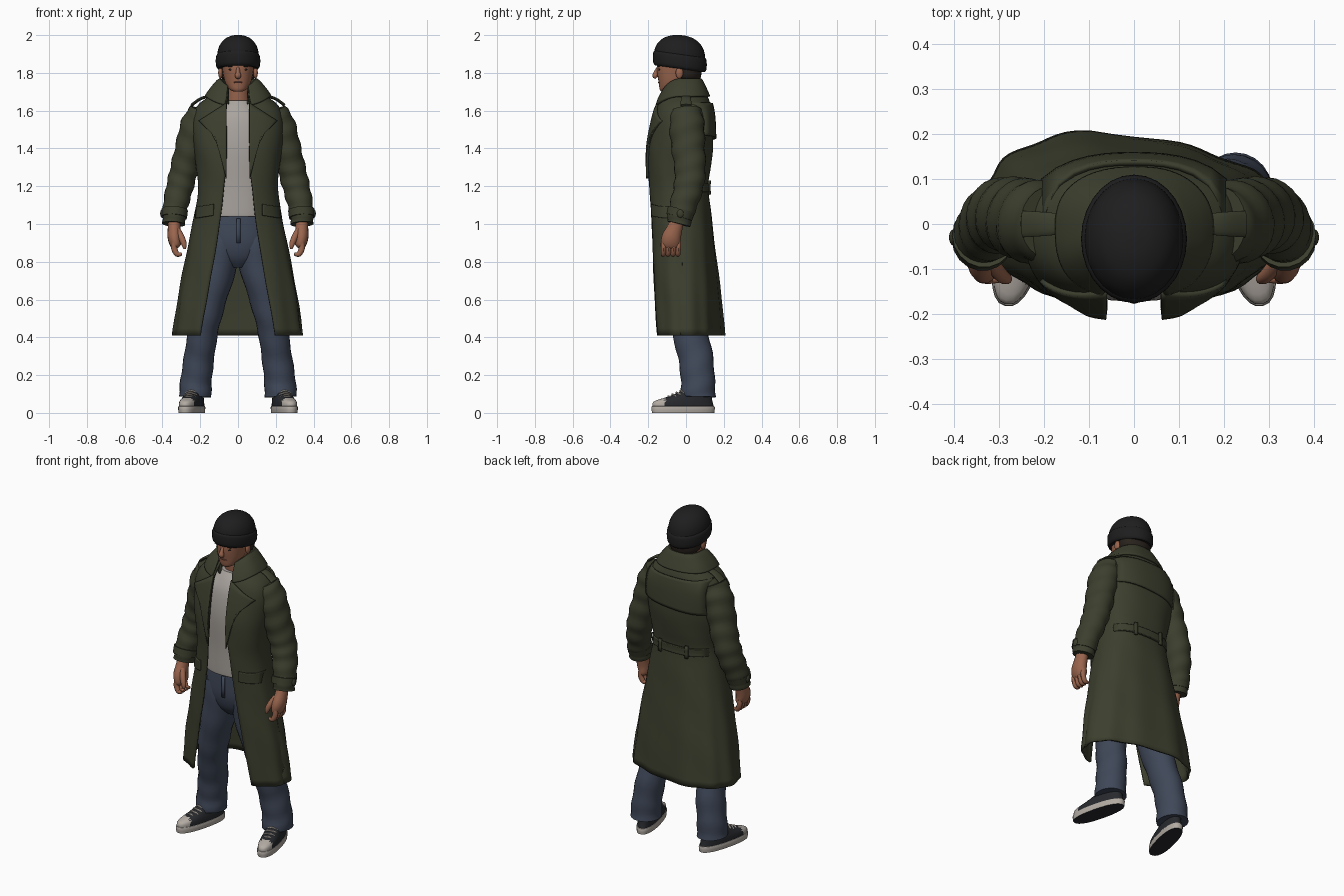
import bpy, bmesh
from math import sin, cos, pi, asin, radians, copysign
from mathutils import Vector

if "Cube" in bpy.data.objects:
    bpy.data.objects.remove(bpy.data.objects["Cube"])


def material(name, *rgb):
    m = bpy.data.materials.new(name)
    m.use_nodes = True
    m.diffuse_color = (*rgb, 1)
    bsdf = m.node_tree.nodes["Principled BSDF"]
    bsdf.inputs["Base Color"].default_value = (*rgb, 1)
    bsdf.inputs["Roughness"].default_value = 0.8
    return m


OLIVE = material("olive cloth", .045, .049, .027)
DENIM = material("blue denim", .050, .064, .098)
GREY = material("light grey cotton", .40, .37, .34)
SKIN = material("skin", .32, .13, .075)
KNIT = material("black knit", .013, .013, .014)
HAIR = material("dark brown hair", .022, .016, .012)
CANVAS = material("black canvas", .020, .022, .026)
RUBBER = material("off white rubber", .45, .41, .37)
LIPS = material("dark lips", .20, .07, .045)


def finish(ob, mats):
    for m in mats:
        ob.data.materials.append(m)
    bpy.ops.object.select_all(action='DESELECT')
    ob.select_set(True)
    bpy.context.view_layer.objects.active = ob
    bpy.ops.object.shade_smooth_by_angle(angle=radians(40))
    return ob


def grid(name, rows, mats, wrap=True, thick=0, rule=None):
    """Skin rows of points; wrapped rows are capped, open ones are thickened."""
    bm = bmesh.new()
    rows = [[bm.verts.new(p) for p in row] for row in rows]
    n = len(rows[0])
    for a, b in zip(rows, rows[1:]):
        for j in range(n if wrap else n - 1):
            k = (j + 1) % n
            bm.faces.new((a[j], a[k], b[k], b[j]))
    if wrap:
        bm.faces.new(rows[0])
        bm.faces.new(rows[-1])
    bmesh.ops.recalc_face_normals(bm, faces=bm.faces[:])
    if rule:
        for f in bm.faces:
            f.material_index = rule(f.calc_center_median())
    me = bpy.data.meshes.new(name)
    bm.to_mesh(me)
    bm.free()
    ob = bpy.data.objects.new(name, me)
    bpy.context.collection.objects.link(ob)
    if thick:
        mod = ob.modifiers.new("thickness", 'SOLIDIFY')
        mod.thickness, mod.offset = thick, 0
    return finish(ob, mats)


def smooth(keys, k=4):
    """Catmull-Rom interpolation of key rows."""
    out, last = [], len(keys) - 1
    for i in range(last):
        near = [keys[max(0, min(last, i + j))] for j in (-1, 0, 1, 2)]
        for t in (s / k for s in range(k)):
            out.append([q + .5 * t * (r - p + t * (2*p - 5*q + 4*r - w + t * (3*(q - r) + w - p)))
                        for p, q, r, w in zip(*near)])
    return out + [list(keys[-1])]


def oval(a, w, d, p):
    return (w * copysign(abs(sin(a)) ** p, sin(a)), -d * copysign(abs(cos(a)) ** p, cos(a)))


def loft(name, keys, mats, p=1, tilt=0, n=28, k=4, rule=None):
    """Stack horizontal ovals given as z, centre y, half width, half depth."""
    rows = []
    for z, cy, w, d in smooth(keys, k):
        ring = [oval(2 * pi * j / n, w, d, p) for j in range(n)]
        rows.append([(x, cy + y, z - tilt * y) for x, y in ring])
    return grid(name, rows, mats, rule=rule)


def tube(name, keys, mats, side=1, n=18, k=4, fold=0):
    """Sweep an oval along points given as x, y, z, radius, radius."""
    path, rows = smooth(keys, k), []
    pts = [Vector((side * q[0], q[1], q[2])) for q in path]
    for i, q in enumerate(path):
        t = (pts[min(i + 1, len(pts) - 1)] - pts[max(i - 1, 0)]).normalized()
        u = Vector((0, 1, 0)).cross(t).normalized()
        v = t.cross(u)
        row = []
        for a in (2 * pi * j / n for j in range(n)):
            f = 1 + fold * sin(1.25 * i + 2 * sin(a + .4))
            row.append(pts[i] + f * (u * q[3] * cos(a) + v * q[4] * sin(a)))
        rows.append(row)
    return grid(name, rows, mats)


def ball(name, loc, scale, mat):
    bpy.ops.mesh.primitive_uv_sphere_add(segments=16, ring_count=10, radius=1, location=loc)
    ob = bpy.context.object
    ob.name, ob.scale = name, scale
    return finish(ob, [mat])


BOX = .8  # squareness of the coat's cross-section


def shell(name, rows, drop=0, n=72):
    """Cloth wrapped round the body, open at the front: z, gap, half width, front y, back y."""
    out = []
    for z, gap, w, f, b in rows:
        t0 = asin((gap / w) ** (1 / BOX))
        skirt = max(0, min(1, (1.15 - z) / .7))
        row = []
        for j in range(n + 1):
            t = t0 + (2 * pi - 2 * t0) * j / n
            x, y = oval(t, w, (b - f) / 2, BOX)
            m = 1 + skirt * .018 * sin(11 * t + 1) + .006 * sin(5 * t + 22 * z)
            y = (f + b) / 2 + y * m
            if y > 0:  # the hem swings towards one side
                y -= skirt * .045 * max(0, min(1, x / w + .3))
            row.append((x * m, y, z - drop * max(0, cos(t)) ** 2))
        out.append(row)
    return grid(name, out, [OLIVE], wrap=False, thick=.012)


# Coat body
COAT = smooth([(1.71, .05, .085, -.10, .085), (1.67, .055, .15, -.125, .11), (1.62, .06, .212, -.15, .125),
               (1.55, .06, .237, -.17, .135), (1.42, .06, .232, -.195, .138), (1.3, .062, .215, -.198, .125),
               (1.19, .075, .205, -.193, .112), (1.05, .09, .225, -.185, .13), (.85, .12, .265, -.18, .155),
               (.62, .16, .308, -.175, .185), (.41, .195, .338, -.165, .205)])
shell("coat_body", COAT)

# Upturned collar with folded leaf
shell("coat_collar", smooth([(1.67, .05, .085, -.115, .08), (1.735, .05, .085, -.105, .072),
                             (1.765, .055, .098, -.115, .08), (1.715, .06, .145, -.145, .105),
                             (1.675, .07, .172, -.16, .122)]), drop=.05)


def surface(x, z, back):
    """Depth of the coat at a point of its front or back."""
    a, b = next(((a, b) for a, b in zip(COAT, COAT[1:]) if b[0] <= z), COAT[-2:])
    t = (z - a[0]) / (b[0] - a[0])
    w, f, k = (a[i] + (b[i] - a[i]) * t for i in (2, 3, 4))
    c = (1 - min(1, abs(x) / w) ** (2 / BOX)) ** (BOX / 2)
    return (f + k) / 2 + (1 if back else -1) * c * (k - f) / 2


def patch(name, corners, side=1, back=False, lift=.012, n=12):
    """Four-cornered piece of cloth laid on the coat."""
    a, b, c, d = (Vector(q) for q in corners)
    rows = []
    for i in range(n + 1):
        l, r = a.lerp(d, i / n), b.lerp(c, i / n)
        pts = [l.lerp(r, j / n) for j in range(n + 1)]
        rows.append([(side * x, surface(x, z, back) + (lift if back else -lift), z) for x, z in pts])
    return grid(name, rows, [OLIVE], wrap=False, thick=.012)


# Back cape, half belt and its loops
patch("back_cape", [(-.2, 1.64), (.2, 1.64), (.205, 1.47), (-.205, 1.44)], back=True, lift=.016)
patch("half_belt", [(-.19, 1.215), (.19, 1.215), (.19, 1.17), (-.19, 1.17)], back=True)

for s, label in ((1, "left"), (-1, "right")):
    patch(label + "_lapel", [(.06, 1.64), (.206, 1.545), (.118, 1.46), (.062, 1.24)], s)
    patch(label + "_pocket_flap", [(.13, 1.105), (.218, 1.09), (.222, 1.03), (.13, 1.045)], s)
    patch(label + "_belt_loop", [(.08, 1.23), (.1, 1.23), (.1, 1.155), (.08, 1.155)], s, True, .018, 3)
    tube(label + "_epaulette", [(.15, 0, 1.678, .007, .022), (.2, 0, 1.662, .008, .027),
                                (.247, 0, 1.628, .008, .03)], [OLIVE], s)

    # Sleeve with cuff strap
    tube(label + "_sleeve", [(.19, 0, 1.6, .066, .08), (.222, .005, 1.52, .082, .092), (.255, .012, 1.4, .078, .088),
                             (.287, .022, 1.28, .074, .082), (.312, .01, 1.18, .071, .077),
                             (.334, -.02, 1.08, .065, .07), (.34, -.04, 1.0, .06, .062)],
         [OLIVE], s, n=24, k=6, fold=.045)
    tube(label + "_cuff_strap", [(.335, -.025, 1.075, .07, .074), (.338, -.036, 1.035, .068, .071)], [OLIVE], s)
    ball(label + "_cuff_tab", (s * .402, -.03, 1.055), (.01, .018, .022), OLIVE)

    # Hand
    tube(label + "_palm", [(.338, -.045, 1.02, .032, .036), (.338, -.06, .975, .034, .042),
                           (.336, -.078, .925, .036, .052), (.328, -.08, .885, .028, .05),
                           (.322, -.08, .872, .014, .03)], [SKIN], s)
    for i in range(4):
        y = -.118 + .026 * i
        tube(f"{label}_finger_{i + 1}", [(.335, y, .905, .015, .014), (.338, y, .872, .016, .014),
                                         (.322, y - .003, .84, .014, .013), (.298, y - .005, .842, .008, .008)],
             [SKIN], s, n=10)
    tube(label + "_thumb", [(.32, -.085, .965, .018, .018), (.298, -.112, .925, .017, .016),
                            (.285, -.122, .89, .014, .013), (.282, -.125, .868, .006, .006)], [SKIN], s, n=10)

    # Trouser leg
    tube(label + "_trouser_leg", [(.085, -.015, .96, .1, .115), (.1, -.015, .8, .098, .115),
                                  (.148, -.01, .6, .086, .1), (.182, .015, .45, .08, .094),
                                  (.205, .05, .3, .08, .092), (.222, .063, .17, .083, .09),
                                  (.226, .063, .085, .086, .094)], [DENIM], s, n=24, k=5, fold=.025)

    # Shoe
    parts = [loft(label + "_shoe_sole", [(0, 0, .054, .17), (.03, 0, .056, .173), (.036, 0, .051, .167)],
                  [RUBBER, CANVAS], p=.85, k=2, rule=lambda c: int(c.z < .001)),
             loft(label + "_shoe_upper", [(.03, 0, .052, .168), (.06, 0, .05, .16), (.085, .035, .045, .12),
                                          (.105, .06, .042, .09), (.125, .07, .04, .07)],
                  [CANVAS, RUBBER], p=.85, rule=lambda c: int(c.y < -.1))]
    for i in range(4):
        y, z = -.08 + .022 * i, .088 + .01 * i
        parts.append(tube(f"{label}_lace_{i + 1}", [(-.032, y + .014, z - .014, .005, .006), (0, y, z, .005, .006),
                                                    (.032, y + .014, z - .014, .005, .006)], [RUBBER], n=8))
    for ob in parts:
        ob.location = (s * .245, -.015, 0)
        ob.rotation_euler.z = s * radians(14)

    # Side features of the head
    ball(label + "_ear", (s * .093, -.035, 1.8), (.012, .02, .03), SKIN)
    ball(label + "_eye", (s * .035, -.141, 1.818), (.015, .005, .006), HAIR)
    ball(label + "_eyebrow", (s * .037, -.143, 1.836), (.022, .007, .005), HAIR)

# Hips and shirt
loft("trouser_hips", [(1.1, -.02, .155, .115), (1.0, -.02, .17, .122), (.9, -.02, .165, .122),
                      (.82, -.015, .12, .105), (.77, -.01, .05, .07)], [DENIM], p=.85)
patch_rows = [[(x, -.146, z) for x in (-.008, .012)] for z in (1.03, .95, .9)]
grid("trouser_fly", patch_rows, [DENIM], wrap=False, thick=.006)
loft("shirt", [(1.04, -.03, .165, .128), (1.06, -.03, .168, .13), (1.2, -.035, .17, .128), (1.4, -.035, .185, .138),
               (1.54, -.03, .18, .128), (1.61, -.025, .11, .105), (1.655, -.02, .072, .078)], [GREY], p=.85)

# Head
loft("neck", [(1.6, -.005, .07, .07), (1.68, -.015, .062, .066), (1.78, -.015, .062, .07)], [SKIN])
loft("head", [(1.702, -.105, .026, .028), (1.715, -.088, .048, .052), (1.75, -.062, .069, .083),
              (1.8, -.048, .08, .105), (1.84, -.042, .086, .112), (1.9, -.035, .09, .11)], [SKIN], p=.92)
tube("nose", [(0, -.145, 1.83, .009, .009), (0, -.158, 1.805, .011, .011), (0, -.163, 1.785, .017, .015),
              (0, -.156, 1.774, .012, .009)], [SKIN], n=12)
ball("mouth", (0, -.142, 1.75), (.024, .006, .005), LIPS)
loft("hair", [(1.755, .015, .06, .055), (1.775, .008, .088, .07), (1.81, .005, .098, .078),
              (1.87, 0, .1, .085)], [HAIR])

# Knitted hat with turned-up band
loft("hat_crown", [(1.87, -.033, .109, .135), (1.905, -.033, .109, .134), (1.94, -.03, .1, .122),
                   (1.972, -.026, .078, .095), (1.992, -.022, .045, .055), (1.999, -.02, .012, .014)],
     [KNIT], tilt=.12)
loft("hat_band", [(1.822, -.033, .106, .132), (1.834, -.033, .115, .14), (1.86, -.033, .118, .143),
                  (1.888, -.033, .116, .141), (1.9, -.033, .108, .133)], [KNIT], tilt=.14)
